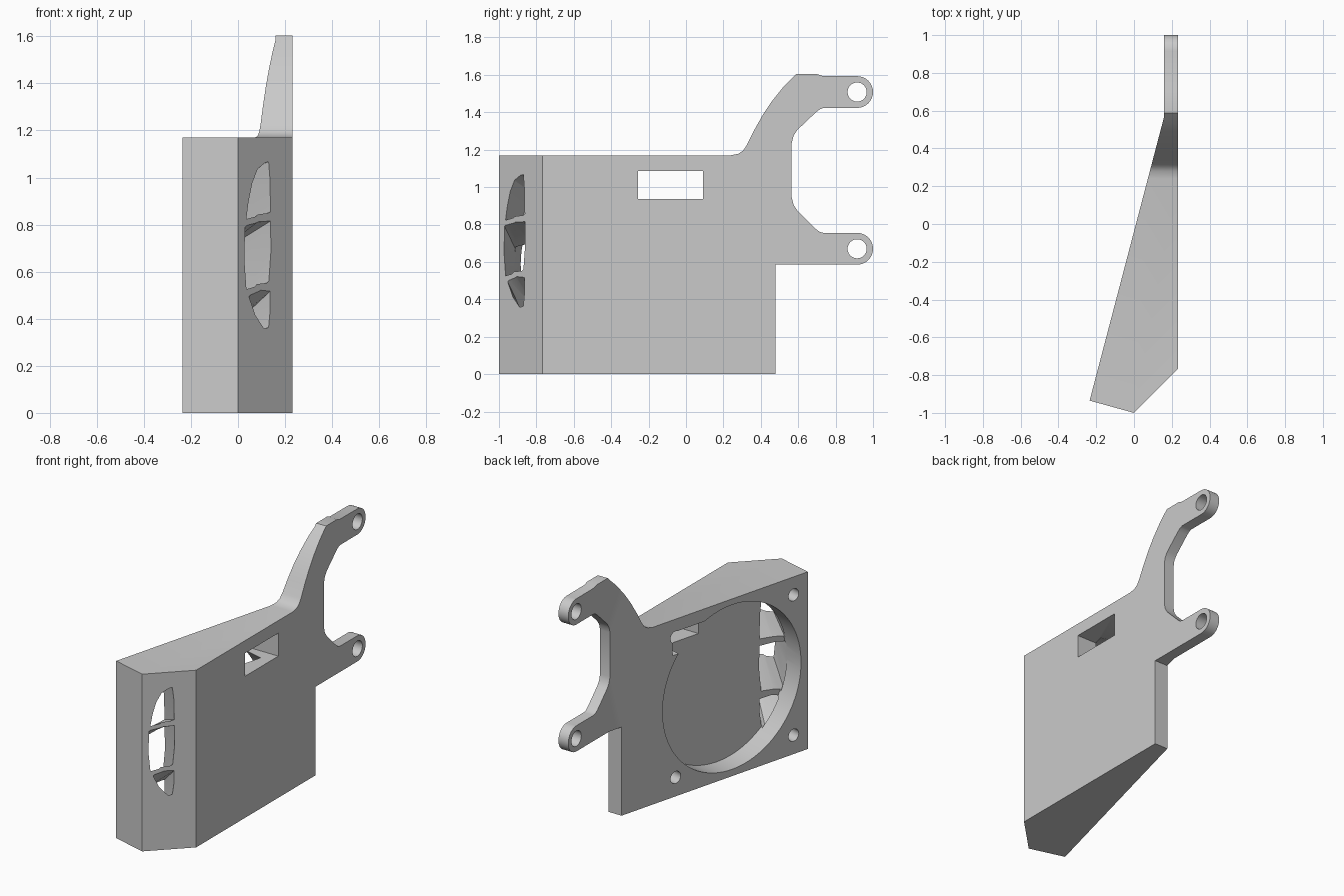
import bpy
import bmesh
import math
from mathutils import Vector, Matrix

old = bpy.data.objects.get("Cube")
if old:
    bpy.data.objects.remove(old, do_unlink=True)

grey = bpy.data.materials.new("plain grey")
grey.use_nodes = True
COLOUR = (0.59, 0.59, 0.59, 1)
grey.diffuse_color = COLOUR
grey.node_tree.nodes["Principled BSDF"].inputs["Base Color"].default_value = COLOUR


def add_object(name, bm):
    bmesh.ops.recalc_face_normals(bm, faces=bm.faces)
    mesh = bpy.data.meshes.new(name)
    bm.to_mesh(mesh)
    bm.free()
    mesh.materials.append(grey)
    obj = bpy.data.objects.new(name, mesh)
    bpy.context.collection.objects.link(obj)
    return obj


def loft(name, first, second):
    """Solid between two matching loops of points."""
    bm = bmesh.new()
    a = [bm.verts.new(p) for p in first]
    b = [bm.verts.new(p) for p in second]
    bm.faces.new(a)
    bm.faces.new(b[::-1])
    for i in range(len(a)):
        bm.faces.new((a[i - 1], b[i - 1], b[i], a[i]))
    return add_object(name, bm)


def prism(name, points, axis, low, high):
    """Extrude a 2D outline along axis x or z."""
    place = {"x": lambda a, b, d: (d, a, b), "z": lambda a, b, d: (a, b, d)}[axis]
    return loft(name, [place(a, b, low) for a, b in points], [place(a, b, high) for a, b in points])


def cylinder(name, centre, direction, radius, depth, sides):
    """Cylinder centred on a point, along a direction."""
    bm = bmesh.new()
    turn = Vector(direction).to_track_quat("Z", "Y").to_matrix().to_4x4()
    bmesh.ops.create_cone(bm, cap_ends=True, segments=sides, radius1=radius, radius2=radius,
                          depth=depth, matrix=Matrix.Translation(centre) @ turn)
    return add_object(name, bm)


def combine(target, tool, operation):
    """Apply a boolean and throw the tool away."""
    mod = target.modifiers.new("cut", "BOOLEAN")
    mod.operation = operation
    mod.solver = "EXACT"
    mod.object = tool
    bpy.context.view_layer.update()
    graph = bpy.context.evaluated_depsgraph_get()
    result = bpy.data.meshes.new_from_object(target.evaluated_get(graph))
    target.modifiers.clear()
    target.data = result
    bpy.data.objects.remove(tool, do_unlink=True)


def arc(cy, cz, radius, start, end, steps=16):
    angles = [math.radians(start + (end - start) * i / steps) for i in range(steps + 1)]
    return [(cy + radius * math.cos(a), cz + radius * math.sin(a)) for a in angles]


# Side outline: body, two lug arms and the curved neck
LUG_Y, LOW_Z, HIGH_Z, LUG_R = 0.915, 0.67, 1.508, 0.085
side = [(-1.1, 0), (0.478, 0), (0.478, 0.585)]
side += arc(LUG_Y, LOW_Z, LUG_R, -90, 90)
side += [(0.735, 0.755), (0.715, 0.76), (0.695, 0.775), (0.595, 0.875), (0.575, 0.905), (0.565, 0.945)]
side += [(0.565, 1.235), (0.575, 1.275), (0.595, 1.305), (0.695, 1.4), (0.715, 1.415), (0.735, 1.423)]
side += arc(LUG_Y, HIGH_Z, LUG_R, -90, 90)
side += [(0.73, 1.594), (0.70, 1.604), (0.588, 1.604)]
side += [(0.52, 1.535), (0.46, 1.46), (0.41, 1.385), (0.365, 1.305), (0.325, 1.225),
         (0.305, 1.195), (0.28, 1.178), (0.24, 1.17), (-1.1, 1.17)]
housing = prism("fan_duct_bracket", side, "x", -0.4, 0.232)

# Plan outline: tapered wedge with a chamfered nose and a flat arm
plan = [(-0.235, -0.935), (0, -1), (0.235, -0.765), (0.235, 1.1), (0.16, 1.1), (0.16, 0.57)]
combine(housing, prism("plan_cutter", plan, "z", -0.1, 1.8), "INTERSECT")

# Shallow round fan pocket, square to the sloped face
slope = Vector((0.395, 1.505, 0)).normalized()
inward = Vector((slope.y, -slope.x, 0))
centre = Vector((-0.089, -0.38, 0.588))
POCKET = 0.14
pocket_middle = centre + slope * 0.022 + inward * (POCKET - 0.25)
combine(housing, cylinder("fan_pocket", pocket_middle, inward, 0.543, 0.5, 96), "DIFFERENCE")

# Three tapering ducts from the pocket floor to the nose, parted by slanted bars
vents = [
    [(0.035, 0.823), (0.045, 0.9), (0.06, 0.975), (0.083, 1.035), (0.115, 1.063), (0.13, 1.067),
     (0.136, 0.99), (0.138, 0.855), (0.085, 0.843)],
    [(0.03, 0.79), (0.08, 0.808), (0.138, 0.815), (0.14, 0.69), (0.131, 0.56), (0.08, 0.547),
     (0.036, 0.525), (0.027, 0.65)],
    [(0.047, 0.493), (0.09, 0.517), (0.137, 0.517), (0.137, 0.44), (0.13, 0.365), (0.115, 0.358),
     (0.08, 0.405)],
]
wall_side, chord_side = Vector((-0.087, -0.916, 0)), Vector((-0.035, -0.72, 0))
for outline in vents:
    outer, inner = [], []
    for x, z in outline:
        nose = Vector((x, x - 1, z))
        floor = wall_side.lerp(chord_side, (x - 0.03) / 0.107)
        floor.z = 0.17 + (z - 0.36) * 1.18
        outer.append(nose + (nose - floor) * 0.15)
        inner.append(floor + (floor - nose) * 0.06)
    combine(housing, loft("duct_cutter", outer, inner), "DIFFERENCE")

# Blind screw holes around the pocket
for along in (-0.463, 0.463):
    for up in (-0.463, 0.463):
        spot = centre + slope * along + Vector((0, 0, up))
        combine(housing, cylinder("screw_cutter", spot, inward, 0.04, 0.24, 32), "DIFFERENCE")

# Cable slot
slot = [(-0.257, 0.935), (0.09, 0.935), (0.09, 1.087), (-0.257, 1.087)]
combine(housing, prism("slot_cutter", slot, "x", -0.5, 0.5), "DIFFERENCE")

# Lug holes
for height in (LOW_Z, HIGH_Z):
    combine(housing, cylinder("lug_cutter", (0.2, LUG_Y, height), (1, 0, 0), 0.051, 0.5, 40),
            "DIFFERENCE")

# Smooth the curved walls, keep the corners crisp
bpy.ops.object.select_all(action="DESELECT")
housing.select_set(True)
bpy.context.view_layer.objects.active = housing
bpy.ops.object.shade_smooth_by_angle(angle=math.radians(25))
